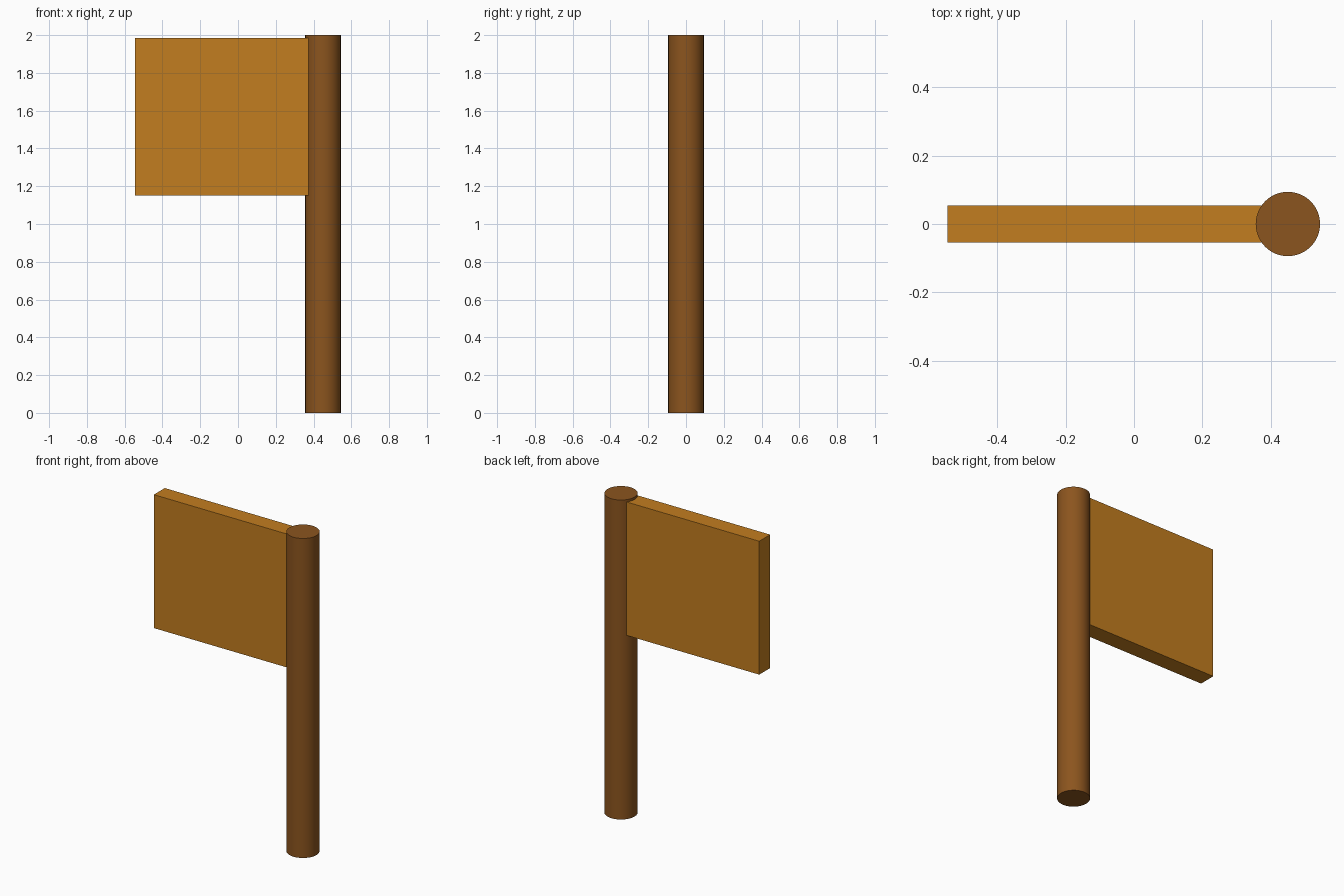
import bpy
import math

if "Cube" in bpy.data.objects:
    bpy.data.objects.remove(bpy.data.objects["Cube"])


def paint(obj, name, color):
    mat = bpy.data.materials.new(name)
    mat.diffuse_color = color
    mat.use_nodes = True
    mat.node_tree.nodes["Principled BSDF"].inputs["Base Color"].default_value = mat.diffuse_color
    obj.data.materials.append(mat)


POLE_X, POLE_R = 0.45, 0.094

# Round upright pole
bpy.ops.mesh.primitive_cylinder_add(vertices=64, radius=POLE_R, depth=2.0,
                                    location=(POLE_X, 0, 1.0))
pole = bpy.context.object
pole.name = "pole"
bpy.ops.object.shade_smooth_by_angle(angle=math.radians(30))
paint(pole, "dark_wood", (0.26, 0.09, 0.013, 1))

# Flat panel, its inner edge buried in the pole
left, right, bottom, top = -0.545, POLE_X, 1.15, 1.985
bpy.ops.mesh.primitive_cube_add(size=1, location=((left + right) / 2, 0, (bottom + top) / 2))
panel = bpy.context.object
panel.name = "flag_panel"
panel.scale = (right - left, 0.108, top - bottom)
bpy.ops.object.transform_apply(location=False, rotation=False, scale=True)
paint(panel, "light_wood", (0.54, 0.205, 0.014, 1))
